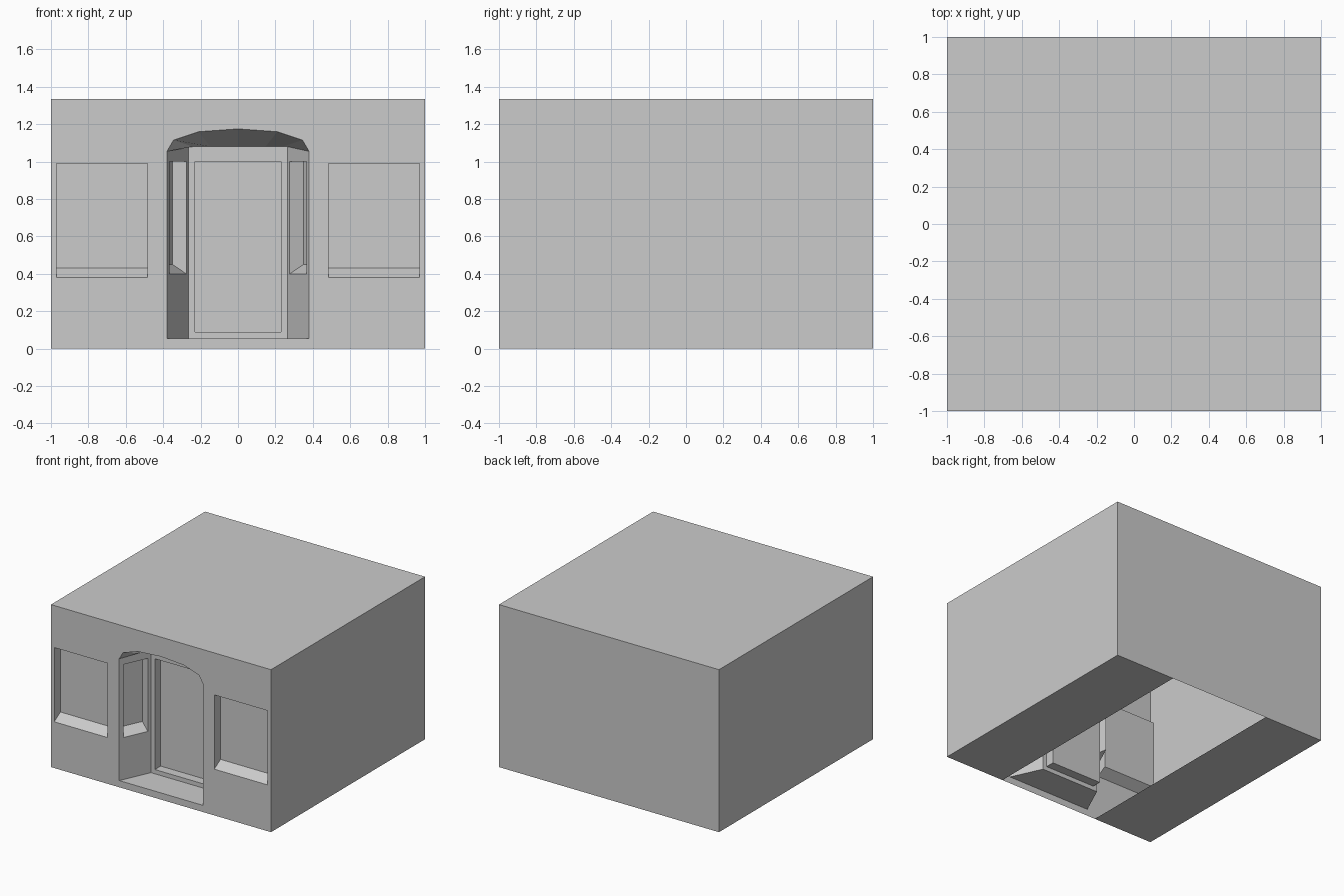
import bpy, bmesh
from mathutils import Vector

if "Cube" in bpy.data.objects:
    bpy.data.objects.remove(bpy.data.objects["Cube"])

H = 1.335            # building height
ENTRY_BACK = -0.75   # depth of the recessed entrance


def finish(name, bm, eye, inward=True):
    """Weld, turn every face toward (or away from) a point, make the object."""
    bmesh.ops.remove_doubles(bm, verts=bm.verts, dist=1e-5)
    bm.normal_update()
    for f in bm.faces:
        facing = f.normal.dot(Vector(eye) - f.calc_center_median()) > 0
        if facing != inward:
            f.normal_flip()
    me = bpy.data.meshes.new(name)
    bm.to_mesh(me)
    bm.free()
    ob = bpy.data.objects.new(name, me)
    bpy.context.collection.objects.link(ob)


def face(bm, pts):
    return bm.faces.new([bm.verts.new(p) for p in pts])


def wall(name, outline, holes, eye):
    """Flat wall with openings cut through it."""
    bm = bmesh.new()
    edges = []
    for loop in [outline] + holes:
        vs = [bm.verts.new(p) for p in loop]
        edges += [bm.edges.new((vs[i], vs[i - 1])) for i in range(len(vs))]
    normal = Vector(eye) - Vector(outline[0])
    bmesh.ops.triangle_fill(bm, edges=edges, use_beauty=True, normal=normal)
    finish(name, bm, eye)


def pocket(name, opening, push, sill=0.0):
    """Recess behind a 4-point opening (two bottom points first)."""
    bm = bmesh.new()
    front = [Vector(p) for p in opening]
    back = [p + Vector(push) for p in front]
    for p in back[:2]:
        p.z += sill
    for i in range(4):
        face(bm, [front[i - 1], front[i], back[i], back[i - 1]])
    face(bm, back)
    finish(name, bm, sum(front, Vector()) / 4)


def rect(x0, x1, z0, z1, y):
    return [(x0, y, z0), (x1, y, z0), (x1, y, z1), (x0, y, z1)]


# Building shell: sides, back, roof, and two floor strips with a gap between
bm = bmesh.new()
face(bm, rect(-1, 1, 0, H, 1))
face(bm, [(-1, -1, H), (1, -1, H), (1, 1, H), (-1, 1, H)])
for s in (-1, 1):
    face(bm, [(s, -1, 0), (s, 1, 0), (s, 1, H), (s, -1, H)])
    face(bm, [(s, -1, 0), (s, 1, 0), (s * 0.455, 1, 0), (s * 0.455, -1, 0)])
finish("building_shell", bm, (0, 0, H / 2), inward=False)

# Front wall with an arched doorway and two display windows
half_arch = [(0.38, 1.055), (0.345, 1.115), (0.21, 1.16)]
arch = [(-x, z) for x, z in half_arch] + [(0, 1.175)] + half_arch[::-1]
doorway = [(-0.38, -1, 0.055)] + [(x, -1, z) for x, z in arch] + [(0.38, -1, 0.055)]
windows = [rect(-0.97, -0.485, 0.38, 0.99, -1), rect(0.485, 0.97, 0.38, 0.99, -1)]
wall("front_wall", rect(-1, 1, 0, H, -1), [doorway] + windows, (0, -9, 0.6))
for side, w in zip(("left", "right"), windows):
    pocket(side + "_front_window", w, (0, 0.08, 0), 0.05)

# Entrance floor and ceiling, narrowing toward the door
inside = (0, -0.95, 0.6)
bm = bmesh.new()
face(bm, [(-0.38, -1, 0.055), (0.38, -1, 0.055),
          (0.265, ENTRY_BACK, 0.055), (-0.265, ENTRY_BACK, 0.055)])
finish("entrance_floor", bm, inside)

bm = bmesh.new()
k = 0.265 / 0.38
for (xa, za), (xb, zb) in zip(arch, arch[1:]):
    face(bm, [(xa, -1, za), (xb, -1, zb),
              (xb * k, ENTRY_BACK, 1.08), (xa * k, ENTRY_BACK, 1.08)])
finish("entrance_ceiling", bm, inside)

# Splayed side walls of the entrance, each with a recessed window
for s, side in ((-1, "left"), (1, "right")):
    def on_wall(t, z):
        return (s * (0.38 - 0.115 * t), -1 + 0.25 * t, z)
    outline = [on_wall(0, 0.055), on_wall(1, 0.055), on_wall(1, 1.08), on_wall(0, 1.055)]
    hole = [on_wall(0.13, 0.4), on_wall(0.9, 0.4), on_wall(0.9, 1.0), on_wall(0.13, 1.0)]
    wall(side + "_entrance_wall", outline, [hole], inside)
    pocket(side + "_entrance_window", hole, (s * 0.073, 0.033, 0), 0.05)

# Door wall and recessed door
door = rect(-0.23, 0.23, 0.09, 1.0, ENTRY_BACK)
wall("door_wall", rect(-0.265, 0.265, 0.055, 1.08, ENTRY_BACK), [door], inside)
pocket("door", door, (0, 0.075, 0))
